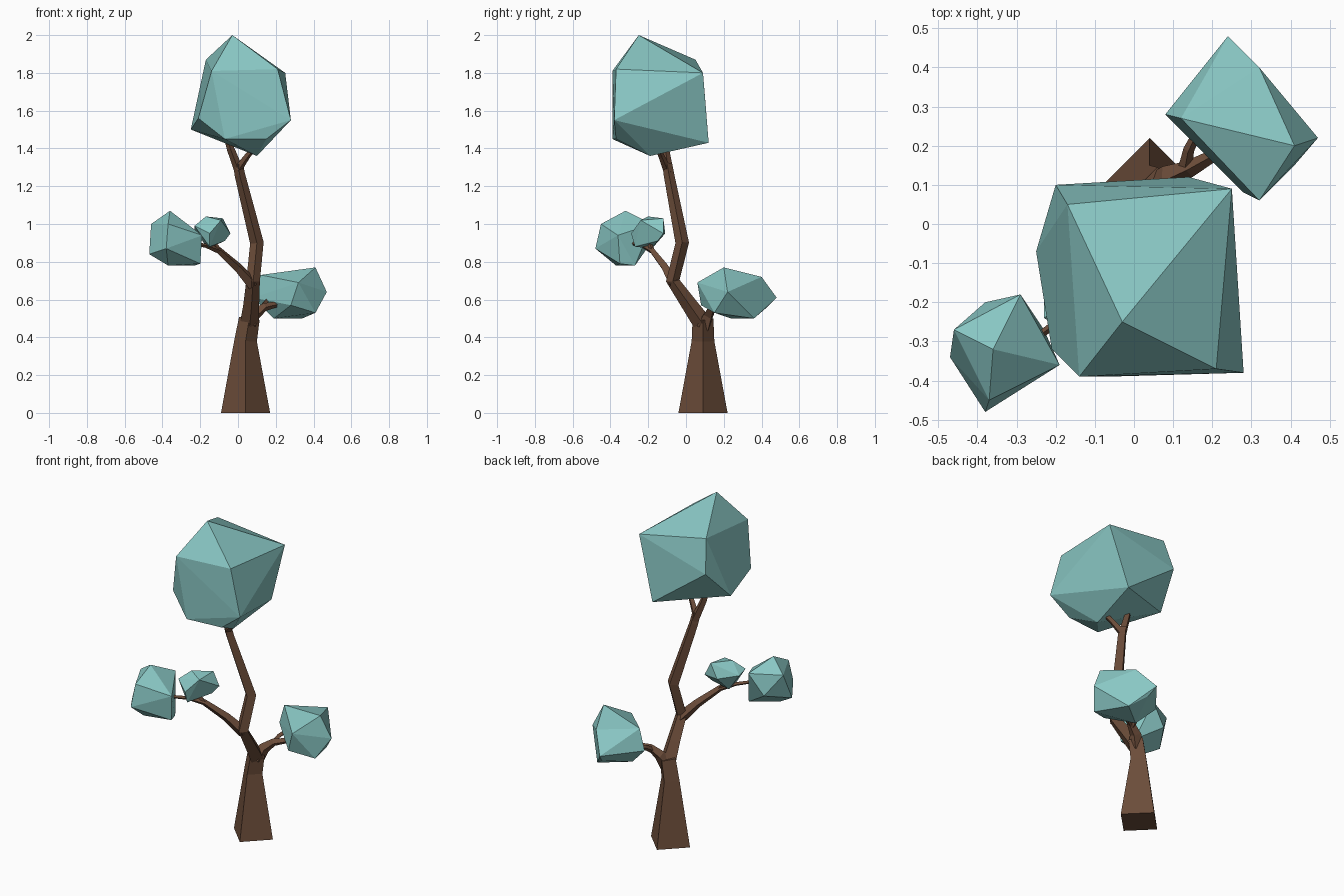
import bpy, bmesh, math
from mathutils import Vector

cube = bpy.data.objects.get("Cube")
if cube:
    bpy.data.objects.remove(cube, do_unlink=True)


def make_material(name, red, green, blue):
    material = bpy.data.materials.new(name)
    material.use_nodes = True
    colour = (red, green, blue, 1)
    material.diffuse_color = colour
    material.node_tree.nodes["Principled BSDF"].inputs["Base Color"].default_value = colour
    return material


bark = make_material("brown bark", .15, .074, .042)
leaves = make_material("pale teal leaves", .25, .57, .55)


def finish(bm, name, material):
    bmesh.ops.recalc_face_normals(bm, faces=bm.faces[:])
    mesh = bpy.data.meshes.new(name)
    bm.to_mesh(mesh)
    bm.free()
    mesh.materials.append(material)
    part = bpy.data.objects.new(name, mesh)
    bpy.context.collection.objects.link(part)
    return part


def limb(name, path, reference):
    """Four-sided tapering tube through (x, y, z, radius) stations."""
    bm = bmesh.new()
    points = [Vector(station[:3]) for station in path]
    rings = []
    for index, centre in enumerate(points):
        before = points[max(index - 1, 0)]
        after = points[min(index + 1, len(points) - 1)]
        tangent = (after - before).normalized()
        side = (reference - tangent * reference.dot(tangent)).normalized()
        across = tangent.cross(side)
        radius = path[index][3]
        corners = (side, across, -side, -across)
        rings.append([bm.verts.new(centre + corner * radius) for corner in corners])
    for lower, upper in zip(rings, rings[1:]):
        for k in range(4):
            j = (k + 1) % 4
            bm.faces.new((lower[k], lower[j], upper[j], upper[k]))
    bm.faces.new(rings[0])
    bm.faces.new(rings[-1])
    return finish(bm, name, bark)


def leaf_clump(name, corners):
    """Faceted boulder-like clump: the hull around a few corners."""
    bm = bmesh.new()
    for corner in corners:
        bm.verts.new(corner)
    hull = bmesh.ops.convex_hull(bm, input=bm.verts[:])
    inside = {item for key in ("geom_interior", "geom_unused") for item in hull[key]
              if isinstance(item, bmesh.types.BMVert)}
    bmesh.ops.delete(bm, geom=list(inside), context="VERTS")
    bmesh.ops.dissolve_limit(bm, angle_limit=math.radians(3),
                             verts=bm.verts[:], edges=bm.edges[:])
    return finish(bm, name, leaves)


right_axis = Vector((1, 0, 0))
up_axis = Vector((0, 0, 1))

# Flared foot of the trunk, then the winding stem above it
limb("trunk_base", [(.04, .09, 0, .13), (.04, .09, .38, .06), (.06, .09, .5, .055)], right_axis)
limb("trunk_stem", [(.06, .09, .47, .05), (.07, .02, .57, .042), (.08, -.07, .7, .036),
                    (.1, -.02, .9, .036), (.01, -.09, 1.26, .028), (0, -.1, 1.32, .026)], right_axis)

# Fork under the crown
limb("crown_left_twig", [(0, -.1, 1.29, .022), (.05, -.13, 1.36, .016), (.1, -.16, 1.42, .013)], right_axis)
limb("crown_right_twig", [(.01, -.09, 1.27, .026), (-.04, -.11, 1.4, .02), (-.07, -.12, 1.5, .015)], right_axis)

# Long branch to the right with a short spur
limb("right_branch", [(.08, -.06, .68, .034), (0, -.11, .77, .025), (-.1, -.18, .86, .018),
                      (-.17, -.23, .885, .011), (-.26, -.3, .9, .009)], up_axis)
limb("right_spur", [(-.1, -.18, .86, .014), (-.14, -.2, .92, .01)], right_axis)

# Short forked branch to the left and back
limb("left_branch", [(.06, .09, .46, .045), (.09, .12, .52, .032), (.14, .14, .56, .022),
                     (.23, .19, .58, .013)], up_axis)
limb("left_spur", [(.13, .14, .55, .018), (.14, .19, .58, .014), (.17, .25, .61, .01)], up_axis)

# Leaf clumps
leaf_clump("crown_leaves", [
    (-.03, -.25, 2), (-.17, .05, 1.87), (-.14, -.39, 1.81), (.21, -.37, 1.82),
    (.25, .09, 1.8), (.28, -.38, 1.55), (-.21, -.32, 1.56), (-.25, -.07, 1.5),
    (-.2, .1, 1.68), (.14, .12, 1.43), (-.07, -.39, 1.45), (.15, -.37, 1.45),
    (.1, -.19, 1.36)])
leaf_clump("left_leaves", [
    (.41, .2, .77), (.32, .06, .69), (.32, .4, .72), (.24, .48, .61),
    (.28, .08, .57), (.47, .22, .64), (.12, .27, .73), (.08, .28, .61),
    (.34, .36, .5), (.19, .24, .5), (.41, .15, .53), (.26, .43, .56)])
leaf_clump("right_leaves", [
    (-.36, -.32, 1.07), (-.46, -.27, 1), (-.47, -.34, .84), (-.19, -.36, .94),
    (-.29, -.18, 1), (-.38, -.2, .88), (-.37, -.45, 1), (-.38, -.48, .87),
    (-.37, -.37, .78), (-.23, -.27, .78), (-.2, -.35, .79)])
leaf_clump("small_leaves", [
    (-.17, -.2, 1.04), (-.08, -.12, 1.03), (-.04, -.12, .95), (-.07, -.15, .91),
    (-.16, -.18, .87), (-.15, -.27, .88), (-.23, -.24, .99), (-.23, -.18, .97),
    (-.15, -.29, .95), (-.09, -.24, 1.02), (-.13, -.11, .95)])
